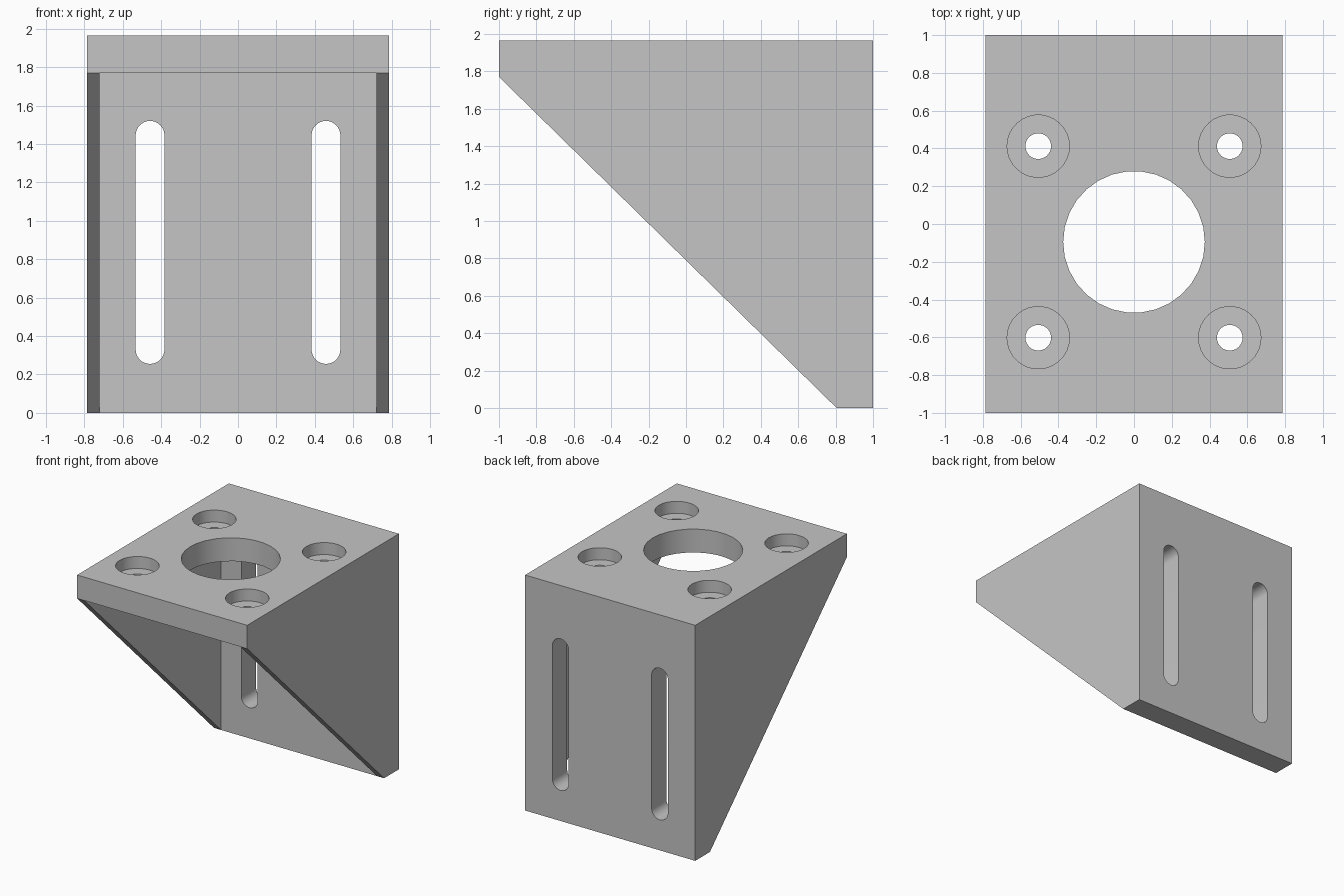
import bpy, bmesh
from math import sin, cos, pi, radians
from mathutils import Vector

if "Cube" in bpy.data.objects:
    bpy.data.objects.remove(bpy.data.objects["Cube"], do_unlink=True)

HALF_W, HEIGHT, PLATE, GUSSET = 0.785, 1.965, 0.195, 0.065
UNDER = HEIGHT - PLATE      # underside of the top plate
INNER = 1 - PLATE           # inner face of the back plate

grey = bpy.data.materials.new("bracket grey")
grey.use_nodes = True
colour = (0.56, 0.56, 0.56, 1)
grey.diffuse_color = colour
grey.node_tree.nodes["Principled BSDF"].inputs["Base Color"].default_value = colour


def prism(name, outline, axis, low, high):
    """Extrude a 2D outline along x, y or z between two positions."""
    place = {"x": lambda a, b, d: (d, a, b),
             "y": lambda a, b, d: (a, d, b),
             "z": lambda a, b, d: (a, b, d)}[axis]
    bm = bmesh.new()
    base = bm.faces.new([bm.verts.new(place(a, b, low)) for a, b in outline])
    grown = bmesh.ops.extrude_face_region(bm, geom=[base])["geom"]
    bmesh.ops.translate(bm, vec=Vector(place(0, 0, high - low)),
                        verts=[v for v in grown if isinstance(v, bmesh.types.BMVert)])
    bmesh.ops.recalc_face_normals(bm, faces=bm.faces)
    mesh = bpy.data.meshes.new(name)
    bm.to_mesh(mesh)
    bm.free()
    mesh.materials.append(grey)
    obj = bpy.data.objects.new(name, mesh)
    bpy.context.collection.objects.link(obj)
    return obj


def arc(cx, cy, r, start, sweep, steps):
    return [(cx + r * cos(start + sweep * i / steps), cy + r * sin(start + sweep * i / steps))
            for i in range(steps + 1)]


def circle(cx, cy, r, sides=30):
    return arc(cx, cy, r, 0, 2 * pi, sides)[:-1]


# Solid wedge with the side profile of the whole bracket
bracket = prism("angle_bracket", [(-1, HEIGHT), (-1, UNDER), (INNER, 0), (1, 0), (1, HEIGHT)],
                "x", -HALF_W, HALF_W)

# Cavity between the two gussets, below the top plate and in front of the back plate
inside = HALF_W - GUSSET
cutters = [prism("cavity_cutter", [(-1.5, -0.5), (INNER, -0.5), (INNER, UNDER), (-1.5, UNDER)],
                 "x", -inside, inside)]

# Large round opening in the top plate
cutters.append(prism("bore_cutter", circle(0, -0.095, 0.375), "z", UNDER - 0.1, HEIGHT + 0.1))

for side in (-1, 1):
    # Vertical adjustment slot in the back plate
    x, r = side * 0.458, 0.075
    slot = arc(x, 1.445, r, 0, pi, 16) + arc(x, 0.33, r, pi, pi, 16)
    cutters.append(prism("slot_cutter", slot, "y", INNER - 0.1, 1.1))
    # Counterbored screw holes
    for y in (-0.602, 0.412):
        x = side * 0.507
        cutters.append(prism("counterbore_cutter", circle(x, y, 0.165), "z",
                             HEIGHT - 0.1, HEIGHT + 0.1))
        cutters.append(prism("screw_hole_cutter", circle(x, y, 0.068), "z",
                             UNDER - 0.1, HEIGHT + 0.1))

# Carve each cutter out, then discard it
bpy.ops.object.select_all(action="DESELECT")
bpy.context.view_layer.objects.active = bracket
bracket.select_set(True)
for cutter in cutters:
    cutter.hide_render = True
    cut = bracket.modifiers.new("cut", "BOOLEAN")
    cut.operation, cut.solver, cut.object = "DIFFERENCE", "EXACT", cutter
    bpy.ops.object.modifier_apply(modifier=cut.name)
    bpy.data.objects.remove(cutter, do_unlink=True)

bpy.ops.object.shade_smooth_by_angle(angle=radians(30))
